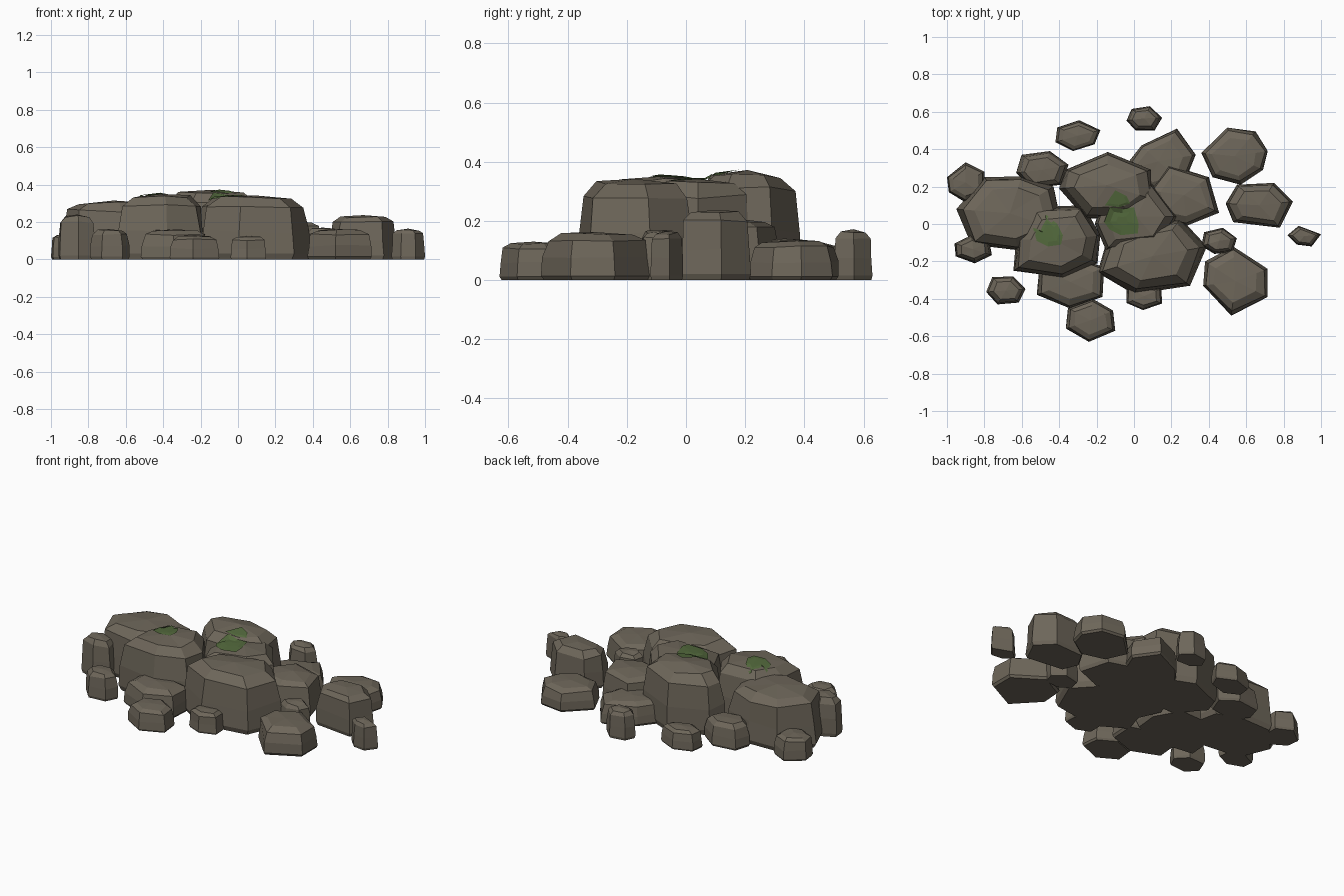
import bpy, bmesh, math, random
from mathutils import Vector
from mathutils.bvhtree import BVHTree

if "Cube" in bpy.data.objects:
    bpy.data.objects.remove(bpy.data.objects["Cube"])

random.seed(4)


def material(name, rgb):
    m = bpy.data.materials.new(name)
    m.diffuse_color = (*rgb, 1)
    m.use_nodes = True
    m.node_tree.nodes["Principled BSDF"].inputs["Base Color"].default_value = m.diffuse_color
    return m


STONE = material("stone", (0.155, 0.134, 0.102))
MOSS = material("moss", (0.085, 0.14, 0.045))
trees = []

# height fraction and outline scale of each ring, from the ground up
RINGS = [(0.0, 0.94), (0.09, 1.0), (0.45, 0.97), (0.83, 0.89), (0.955, 0.66)]


def finish(bm, name, mat):
    bmesh.ops.recalc_face_normals(bm, faces=bm.faces[:])
    me = bpy.data.meshes.new(name)
    bm.to_mesh(me)
    me.materials.append(mat)
    bpy.context.collection.objects.link(bpy.data.objects.new(name, me))


def rock(name, height, outline):
    """Faceted boulder: stacked rings of one outline with a low domed top."""
    xs, ys = zip(*outline)
    cx, cy = (min(xs) + max(xs)) / 2, (min(ys) + max(ys)) / 2
    bm = bmesh.new()
    rings = []
    for i, (f, s) in enumerate(RINGS):
        ring = []
        for x, y in outline:
            j = random.uniform(-0.035, 0.035) if i > 1 else 0
            k = random.uniform(-0.03, 0.03) if i > 1 else 0
            ring.append(bm.verts.new((cx + (x - cx) * (s + j), cy + (y - cy) * (s + j),
                                      height * (f + k))))
        rings.append(ring)
    n = len(outline)
    for a, b in zip(rings, rings[1:]):
        for i in range(n):
            j = (i + 1) % n
            bm.faces.new((a[i], a[j], b[j], b[i]))
    bm.faces.new(rings[0])
    top = bm.verts.new((cx, cy, height))
    for i in range(n):
        bm.faces.new((rings[-1][i], rings[-1][(i + 1) % n], top))
    trees.append(BVHTree.FromBMesh(bm))
    finish(bm, name, STONE)


def pebble(name, height, x0, x1, y0, y1, sides, turn):
    """Small rock whose polygon outline fills the given rectangle."""
    pts = [(math.cos(turn + math.tau * i / sides) * random.uniform(0.9, 1.1),
            math.sin(turn + math.tau * i / sides) * random.uniform(0.9, 1.1)) for i in range(sides)]
    ax, ay = [p[0] for p in pts], [p[1] for p in pts]
    fit = lambda v, a, lo, hi: lo + (v - min(a)) / (max(a) - min(a)) * (hi - lo)
    rock(name, height, [(fit(x, ax, x0, x1), fit(y, ay, y0, y1)) for x, y in pts])


def moss(name, outline):
    """Thin patch draped over the rocks."""
    cx = sum(p[0] for p in outline) / len(outline)
    cy = sum(p[1] for p in outline) / len(outline)

    def drape(x, y):
        z = 0
        for t in trees:
            hit = t.ray_cast(Vector((x, y, 2)), Vector((0, 0, -1)))[0]
            if hit:
                z = max(z, hit.z)
        return (x, y, z + 0.007)

    bm = bmesh.new()
    rings = [[bm.verts.new(drape(cx + (x - cx) * s, cy + (y - cy) * s)) for x, y in outline]
             for s in (1, 0.66, 0.33)]
    n = len(outline)
    for a, b in zip(rings, rings[1:]):
        for i in range(n):
            j = (i + 1) % n
            bm.faces.new((a[i], a[j], b[j], b[i]))
    bm.faces.new(rings[-1])
    finish(bm, name, MOSS)
    # make the patch face upward
    me = bpy.data.objects[name].data
    if sum(p.normal.z for p in me.polygons) < 0:
        me.flip_normals()


# central boulders
rock("left_boulder", 0.315, [(-.95, .08), (-.80, .25), (-.60, .255), (-.43, .20), (-.38, -.04),
                             (-.62, -.14), (-.87, -.11)])
rock("front_left_boulder", 0.35, [(-.645, -.25), (-.63, -.08), (-.54, .09), (-.27, .10),
                                  (-.18, -.06), (-.195, -.21), (-.38, -.285)])
rock("front_boulder", 0.342, [(-.195, -.26), (-.14, -.07), (.03, -.01), (.25, .03), (.39, -.12),
                              (.30, -.33), (.0, -.375)])
rock("middle_boulder", 0.342, [(-.21, .0), (-.15, .18), (.10, .22), (.24, .04), (.15, -.12),
                               (-.15, -.14)])
rock("back_boulder", 0.372, [(-.40, .19), (-.365, .29), (-.14, .385), (.09, .29), (.11, .13),
                             (.0, .03), (-.26, .03)])

# lower boulders on the right
rock("back_right_boulder", 0.14, [(-.07, .28), (.04, .42), (.23, .51), (.33, .37), (.27, .22),
                                  (.05, .16)])
rock("right_boulder", 0.21, [(.08, .18), (.18, .32), (.40, .25), (.455, .06), (.28, -.01),
                             (.12, .02)])
rock("outer_right_rock", 0.237, [(.49, .11), (.55, .21), (.75, .22), (.85, .12), (.78, -.02),
                                 (.53, .01)])
rock("outer_back_rock", 0.135, [(.36, .38), (.50, .515), (.65, .495), (.715, .39), (.69, .29),
                                (.57, .21), (.42, .25)])
rock("outer_front_rock", 0.162, [(.37, -.33), (.38, -.20), (.53, -.12), (.715, -.24),
                                 (.715, -.39), (.52, -.49)])

# small rocks at both ends
rock("right_end_rock", 0.165, [(.82, -.06), (.88, -.01), (1.0, -.055), (.95, -.12), (.87, -.11)])
rock("left_end_rock", 0.14, [(-1.0, .25), (-.90, .33), (-.80, .28), (-.80, .15), (-.90, .115),
                             (-.99, .17)])

# scattered small rocks
pebble("gap_rock", 0.17, .36, .55, -.16, -.02, 6, 0.3)
pebble("front_small_rock", 0.125, -.04, .15, -.46, -.31, 6, 0.5)
pebble("front_low_rock", 0.13, -.365, -.10, -.63, -.40, 6, 0.45)
pebble("front_ledge_rock", 0.16, -.52, -.16, -.45, -.17, 6, 0.5)
pebble("front_left_small_rock", 0.162, -.79, -.58, -.43, -.28, 6, 0.1)
pebble("left_small_rock", 0.24, -.96, -.76, -.21, -.06, 6, 0.6)
pebble("back_left_rock", 0.15, -.63, -.35, .19, .39, 6, 0.2)
pebble("back_low_rock", 0.12, -.42, -.18, .39, .555, 6, 0.4)
pebble("back_small_rock", 0.172, -.04, .15, .50, .63, 6, 0.1)

# moss patches
moss("left_moss", [(-.54, -.02), (-.50, -.04), (-.47, .05), (-.41, .0), (-.38, -.06), (-.39, -.11),
                   (-.46, -.12), (-.52, -.09)])
moss("middle_moss", [(-.16, .01), (-.13, .09), (-.06, .08), (.0, .09), (.025, .0), (.02, -.05),
                     (-.07, -.06), (-.13, -.03)])
moss("back_moss", [(-.155, .10), (-.10, .18), (-.04, .15), (-.02, .11), (-.08, .09)])
